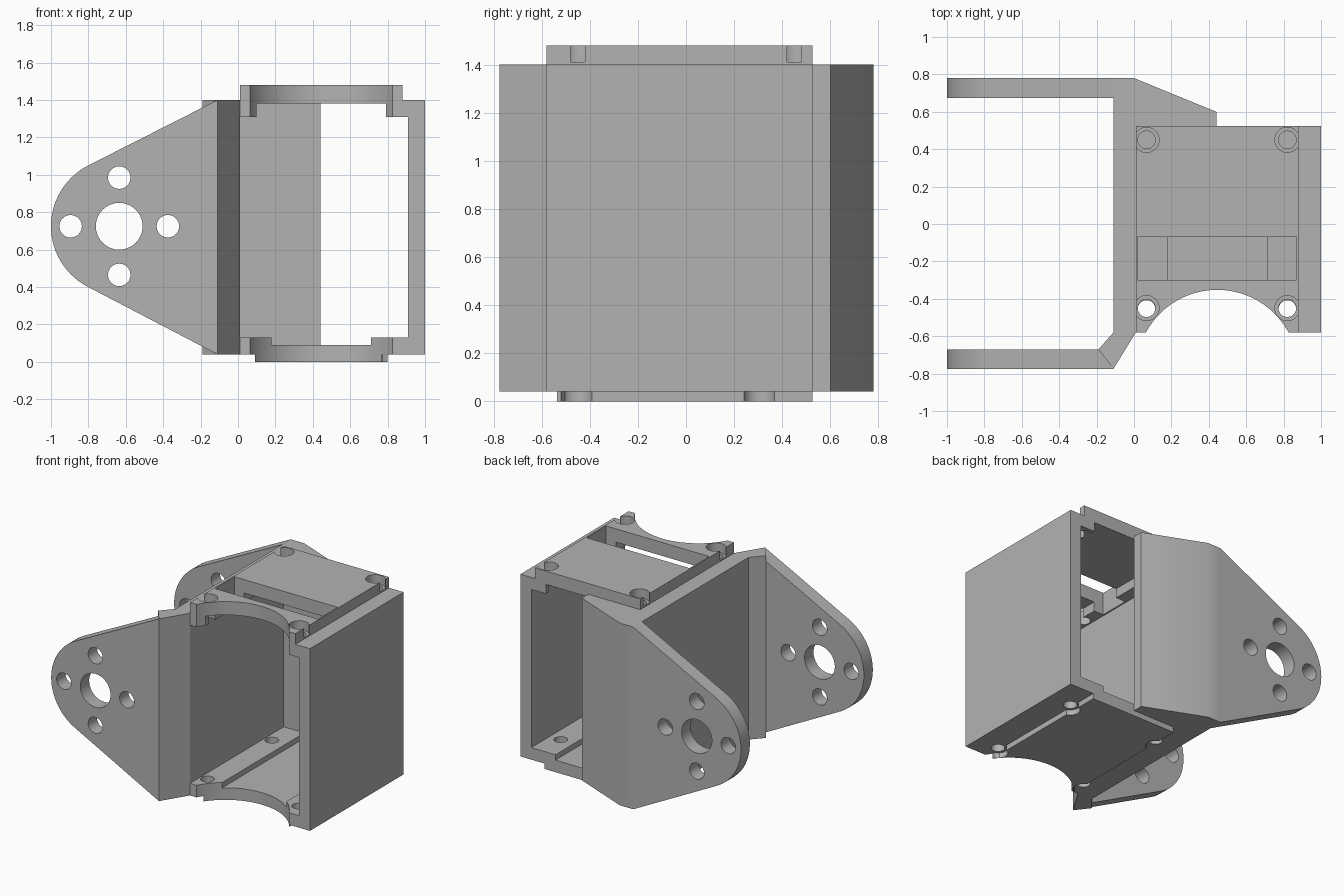
import bpy, bmesh, math
from mathutils import Vector

cube = bpy.data.objects.get("Cube")
if cube:
    bpy.data.objects.remove(cube, do_unlink=True)

grey = bpy.data.materials.new("light_grey")
grey.use_nodes = True
COLOUR = (0.45, 0.45, 0.45, 1)
grey.diffuse_color = COLOUR
grey.node_tree.nodes["Principled BSDF"].inputs["Base Color"].default_value = COLOUR


def prism(name, points, axis, lo, hi):
    """Extrude a 2D outline along axis 'y' (outline in x,z) or 'z' (outline in x,y)."""
    place = (lambda a, b: (a, lo, b)) if axis == "y" else (lambda a, b: (a, b, lo))
    push = Vector((0, hi - lo, 0)) if axis == "y" else Vector((0, 0, hi - lo))
    bm = bmesh.new()
    face = bm.faces.new([bm.verts.new(place(a, b)) for a, b in points])
    ext = bmesh.ops.extrude_face_region(bm, geom=[face])
    bmesh.ops.translate(bm, vec=push,
                        verts=[v for v in ext["geom"] if isinstance(v, bmesh.types.BMVert)])
    bmesh.ops.recalc_face_normals(bm, faces=bm.faces)
    mesh = bpy.data.meshes.new(name)
    bm.to_mesh(mesh)
    bm.free()
    mesh.materials.append(grey)
    obj = bpy.data.objects.new(name, mesh)
    bpy.context.collection.objects.link(obj)
    return obj


def circle(cx, cy, r, n=40):
    return [(cx + r * math.cos(2 * math.pi * i / n), cy + r * math.sin(2 * math.pi * i / n))
            for i in range(n)]


def rect(x0, x1, y0, y1):
    return [(x0, y0), (x1, y0), (x1, y1), (x0, y1)]


def combine(target, other, operation):
    mod = target.modifiers.new("combine", "BOOLEAN")
    mod.operation, mod.solver, mod.object = operation, "EXACT", other
    bpy.context.view_layer.objects.active = target
    bpy.ops.object.modifier_apply(modifier=mod.name)
    bpy.data.objects.remove(other, do_unlink=True)


LOW, HIGH, MID = 0.04, 1.40, 0.725
FRONT, BACK = -0.58, 0.525

# Housing sleeve with raised top and bottom plates
bracket = prism("servo_bracket", [
    (-0.11, LOW), (0.09, LOW), (0.09, 0), (0.80, 0), (0.80, LOW), (1, LOW),
    (1, HIGH), (0.88, HIGH), (0.88, 1.48), (0.01, 1.48), (0.01, HIGH), (-0.11, HIGH)],
    "y", FRONT, BACK)

# Stepped opening from front to back
combine(bracket, prism("opening", [
    (0.01, 0.13), (0.18, 0.13), (0.18, 0.09), (0.71, 0.09), (0.71, 0.13), (0.91, 0.13),
    (0.91, 1.31), (0.79, 1.31), (0.79, 1.38), (0.10, 1.38), (0.10, 1.31), (0.01, 1.31)],
    "y", -1, 1), "DIFFERENCE")

# Back wedge and front corner brace
combine(bracket, prism("back_wedge", [
    (-0.11, BACK), (0.44, BACK), (0.44, 0.60), (0, 0.78), (-0.11, 0.78)],
    "z", LOW, HIGH), "UNION")
combine(bracket, prism("front_brace", [
    (-0.19, -0.67), (-0.11, -0.775), (0.01, FRONT), (-0.11, FRONT)],
    "z", LOW, HIGH), "UNION")

# Rounded, tapering side arms
PIVOT, RADIUS = -0.635, 0.365
start, steps = math.radians(117), 28
arc = [(PIVOT + RADIUS * math.cos(a), MID + RADIUS * math.sin(a))
       for a in (start + i * math.radians(126) / steps for i in range(steps + 1))]
for name, y0, y1 in (("front_arm", -0.775, -0.67), ("back_arm", 0.675, 0.78)):
    combine(bracket, prism(name, arc + [(-0.11, LOW), (-0.11, HIGH)], "y", y0, y1), "UNION")

# Pivot hole and four screw holes through both arms
arm_holes = [(0, 0, 0.125)] + [(dx * 0.26, dz * 0.26, 0.06)
                               for dx, dz in ((1, 0), (-1, 0), (0, 1), (0, -1))]
for dx, dz, r in arm_holes:
    combine(bracket, prism("arm_hole", circle(PIVOT + dx, MID + dz, r), "y", -1, 1),
            "DIFFERENCE")

# Curved cut-out at the front of both plates, and the slot in the top plate
combine(bracket, prism("front_cutout", circle(0.445, -0.785, 0.433, 72), "z", -1, 2),
        "DIFFERENCE")
combine(bracket, prism("top_slot", rect(0.02, 0.87, -0.30, -0.07), "z", 1.2, 1.6),
        "DIFFERENCE")

# Screw holes with counterbores in the top and bottom plates
for x in (0.067, 0.82):
    for y in (-0.45, 0.45):
        combine(bracket, prism("top_hole", circle(x, y, 0.047), "z", 1.2, 1.6), "DIFFERENCE")
        combine(bracket, prism("top_bore", circle(x, y, 0.067), "z", 1.41, 1.6), "DIFFERENCE")
    for y in (-0.455, 0.305):
        combine(bracket, prism("base_hole", circle(x, y, 0.047), "z", -0.1, 0.3), "DIFFERENCE")
        combine(bracket, prism("base_bore", circle(x, y, 0.067), "z", -0.1, LOW), "DIFFERENCE")

bpy.ops.object.select_all(action="DESELECT")
bracket.select_set(True)
bpy.context.view_layer.objects.active = bracket
bpy.ops.object.shade_smooth_by_angle(angle=math.radians(25))
